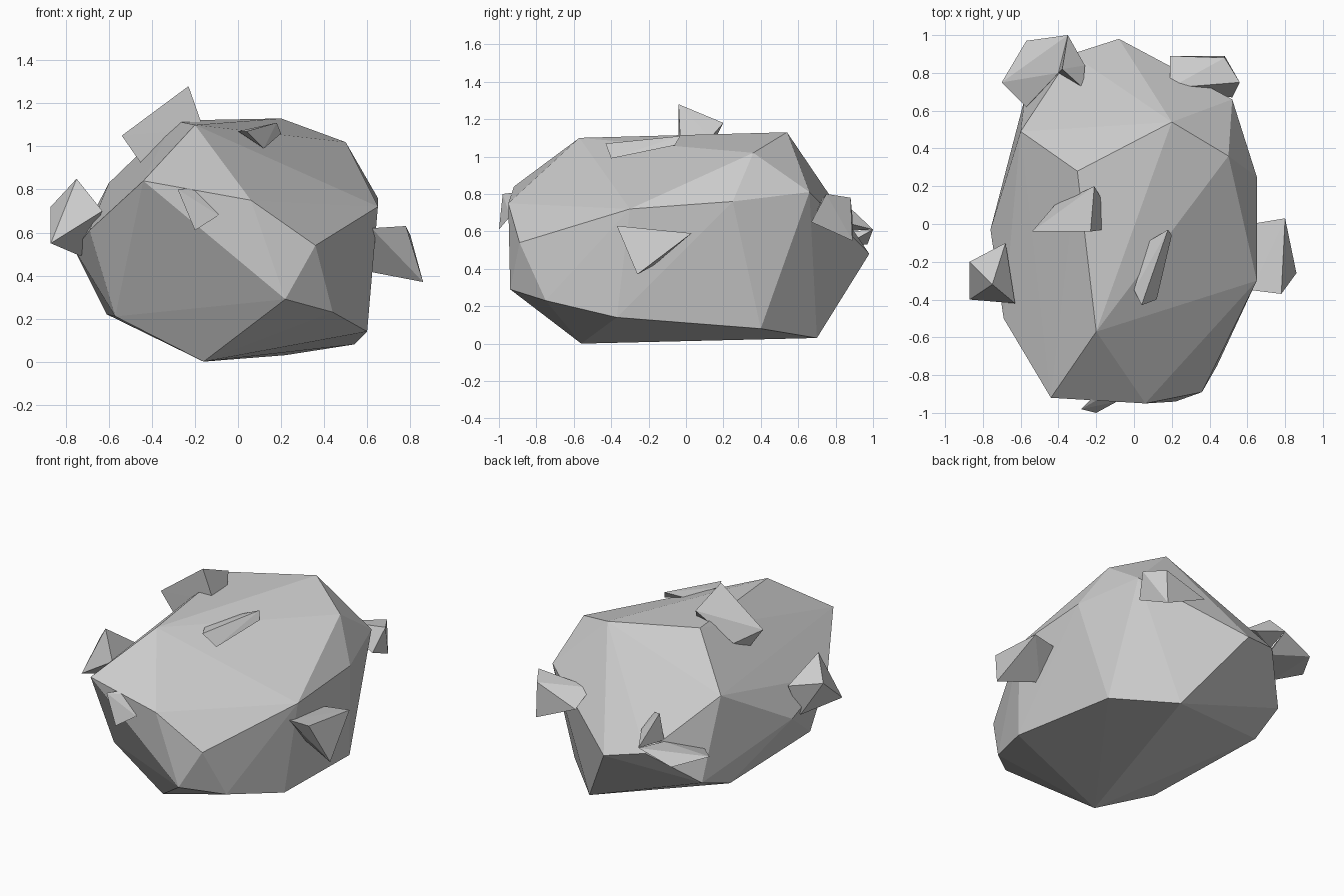
import bpy
import bmesh
from mathutils import Vector

# Remove the default cube
default_cube = bpy.data.objects.get("Cube")
if default_cube:
    bpy.data.objects.remove(default_cube, do_unlink=True)

# Single stone colour
stone = bpy.data.materials.new("stone_grey")
stone.use_nodes = True
stone_colour = (0.6, 0.6, 0.6, 1.0)
stone.diffuse_color = stone_colour
shader = next(node for node in stone.node_tree.nodes if node.type == "BSDF_PRINCIPLED")
shader.inputs["Base Color"].default_value = stone_colour
shader.inputs["Roughness"].default_value = 0.9


def faceted_stone(name, *corners):
    """Wrap a flat-shaded convex shell around corners given in hundredths of a unit."""
    shell = bmesh.new()
    for corner in corners:
        shell.verts.new(Vector(corner) / 100)
    hull = bmesh.ops.convex_hull(shell, input=list(shell.verts))
    loose = {item for item in hull["geom_interior"] + hull["geom_unused"]
             if isinstance(item, bmesh.types.BMVert)}
    bmesh.ops.delete(shell, geom=list(loose), context="VERTS")
    bmesh.ops.recalc_face_normals(shell, faces=list(shell.faces))

    mesh = bpy.data.meshes.new(name)
    shell.to_mesh(mesh)
    shell.free()
    mesh.materials.append(stone)
    for polygon in mesh.polygons:
        polygon.use_smooth = False
    rock_object = bpy.data.objects.new(name, mesh)
    bpy.context.collection.objects.link(rock_object)
    return rock_object


# Main boulder, listed by region
base_corners = [
    (-16, -56, 0), (22, 70, 3), (54, 40, 8), (60, -37, 14),
    (44, -75, 23), (-57, -49, 21), (-61, 41, 22), (-58, 66, 31),
]
front_corners = [
    (22, -94, 29), (36, -89, 54), (6, -95, 75), (-44, -92, 84),
]
side_corners = [
    (65, -30, 72), (65, 25, 76), (52, 66, 81),
    (-69, -50, 61), (-76, -3, 52), (-60, 49, 83),
]
back_corners = [(-8, 98, 48), (-33, 90, 53)]
top_corners = [(-20, -57, 110), (20, 54, 113), (50, 36, 102), (-30, 28, 112)]
faceted_stone("boulder_body", *base_corners, *front_corners, *side_corners,
              *back_corners, *top_corners)

# Chip on the front face
faceted_stone("front_chip",
              (-28, -98, 80), (-20, -100, 61), (-9, -94, 68),
              (-14, -90, 79), (-20, -90, 81))

# Chips on the two sides
faceted_stone("right_side_chip",
              (-75, -32, 85), (-87, -20, 72), (-87, -40, 55),
              (-73, -16, 49), (-68, -10, 69), (-63, -42, 70))
faceted_stone("left_side_chip",
              (78, -37, 63), (80, 3, 59), (86, -26, 37),
              (62, -35, 62), (62, 0, 58), (60, -17, 42))

# Chips on the crown
faceted_stone("large_top_chip",
              (-23, -4, 128), (-54, -4, 105), (-21, 20, 118), (-16, -3, 108),
              (-17, 13, 110), (-45, -3, 92), (-42, 10, 98))
faceted_stone("small_top_chip",
              (4, -43, 107), (12, -40, 99), (18, -3, 111),
              (20, -6, 106), (0, -35, 107), (8, -9, 108))

# Chips on the back, one of them split into a spike and a slab
faceted_stone("back_left_chip",
              (56, 75, 80), (48, 89, 55), (48, 88, 78),
              (19, 89, 68), (19, 72, 76), (52, 67, 65))
faceted_stone("back_right_spike",
              (-35, 100, 61), (-38, 82, 78), (-26, 84, 65),
              (-27, 72, 72), (-40, 80, 60))
faceted_stone("back_right_slab",
              (-35, 100, 61), (-57, 97, 53), (-70, 75, 55),
              (-57, 62, 52), (-40, 80, 59), (-35, 84, 52))
